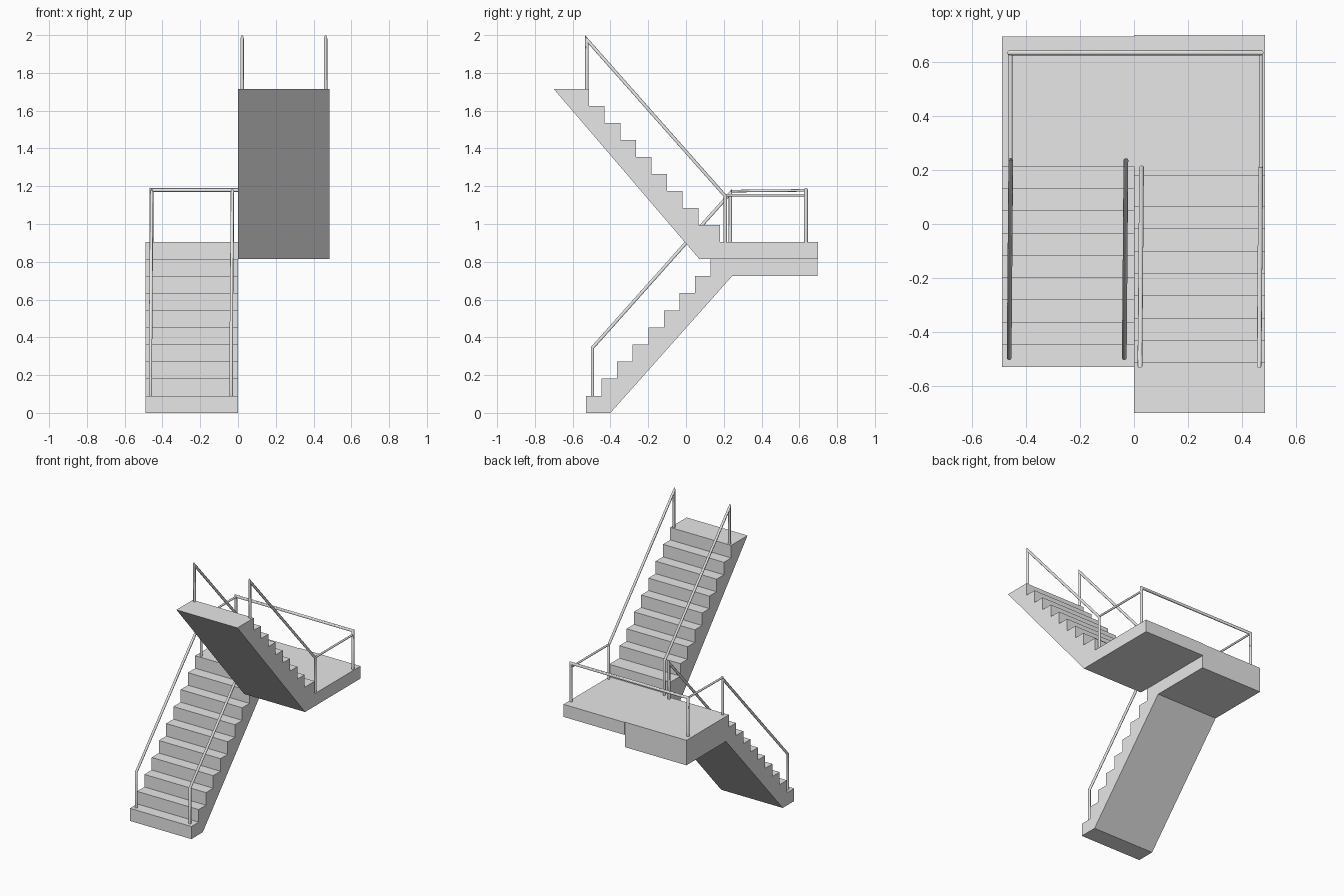
import bpy, bmesh, math
from mathutils import Vector

cube = bpy.data.objects.get("Cube")
if cube:
    bpy.data.objects.remove(cube, do_unlink=True)

grey = bpy.data.materials.new("plain_grey")
grey.use_nodes = True
grey.diffuse_color = (0.8, 0.8, 0.8, 1)
grey.node_tree.nodes["Principled BSDF"].inputs["Base Color"].default_value = (0.8, 0.8, 0.8, 1)

RISE = 0.0905
RUN = 0.0826
LANDING = 10 * RISE
BACK = 0.70


def finish(name, bm, smooth=False):
    bmesh.ops.recalc_face_normals(bm, faces=bm.faces[:])
    mesh = bpy.data.meshes.new(name)
    bm.to_mesh(mesh)
    bm.free()
    mesh.materials.append(grey)
    obj = bpy.data.objects.new(name, mesh)
    bpy.context.collection.objects.link(obj)
    if smooth:
        bpy.ops.object.select_all(action="DESELECT")
        obj.select_set(True)
        bpy.context.view_layer.objects.active = obj
        bpy.ops.object.shade_smooth_by_angle(angle=math.radians(50))


def extrude_profile(name, profile, x0, x1):
    """Side profile in (y, z), extruded across x."""
    bm = bmesh.new()
    face = bm.faces.new([bm.verts.new((x0, y, z)) for y, z in profile])
    out = bmesh.ops.extrude_face_region(bm, geom=[face])
    moved = [v for v in out["geom"] if isinstance(v, bmesh.types.BMVert)]
    bmesh.ops.translate(bm, vec=(x1 - x0, 0, 0), verts=moved)
    finish(name, bm)


def tube(name, points, radius=0.009, sides=12):
    """Round bar along straight segments with mitred corners."""
    pts = [Vector(p) for p in points]
    dirs = [(b - a).normalized() for a, b in zip(pts, pts[1:])]
    u = dirs[0].orthogonal().normalized()
    w = dirs[0].cross(u)
    angles = [2 * math.pi * i / sides for i in range(sides)]
    ring = [pts[0] + radius * (math.cos(a) * u + math.sin(a) * w) for a in angles]
    bm = bmesh.new()
    first = last = [bm.verts.new(p) for p in ring]
    for i, d in enumerate(dirs):
        plane = d + dirs[i + 1] if i + 1 < len(dirs) else d
        ring = [p + d * ((pts[i + 1] - p).dot(plane) / d.dot(plane)) for p in ring]
        verts = [bm.verts.new(p) for p in ring]
        for j in range(sides):
            k = (j + 1) % sides
            bm.faces.new((last[j], last[k], verts[k], verts[j]))
        last = verts
    bm.faces.new(first)
    bm.faces.new(last)
    finish(name, bm, smooth=True)


# Lower flight with its half of the landing
lower = [(-0.40, 0)]
for i in range(10):
    y = -0.53 + i * RUN
    lower += [(y, i * RISE), (y, (i + 1) * RISE)]
lower += [(BACK - 0.005, LANDING), (BACK - 0.005, 0.725), (0.245, 0.725)]
extrude_profile("lower_flight", lower, -0.49, 0)

# Upper flight with its half of the landing; the first tread is deeper
upper = [(0.07, 0.815), (BACK, 0.815), (BACK, LANDING), (0.18, LANDING), (0.18, LANDING + RISE)]
for i in range(1, 9):
    y = 0.065 - (i - 1) * RUN
    upper += [(y, LANDING + i * 0.09), (y, LANDING + (i + 1) * 0.09)]
upper[4] = (0.18, LANDING + 0.09)
upper.append((-BACK, LANDING + 0.81))
extrude_profile("upper_flight", upper, 0, 0.485)

# Sloping handrails with their end posts
for side, x in (("right", -0.46), ("left", -0.033)):
    tube("lower_handrail_" + side,
         [(x - 0.003, -0.495, RISE), (x - 0.003, -0.495, 0.345),
          (x + 0.003, 0.235, 1.163), (x + 0.003, 0.235, LANDING)])
for side, x in (("right", 0.025), ("left", 0.467)):
    tube("upper_handrail_" + side,
         [(x + 0.003, 0.208, LANDING), (x + 0.003, 0.208, 1.148),
          (x - 0.003, -0.525, 1.976), (x - 0.003, -0.525, LANDING + 0.81)])

# Landing guard: back rail with corner posts, and thinner side rails
tube("landing_back_rail",
     [(-0.46, 0.635, LANDING), (-0.46, 0.635, 1.18), (0.47, 0.635, 1.18), (0.47, 0.635, LANDING)], 0.01)
tube("landing_right_rail", [(-0.458, 0.235, 1.174), (-0.458, 0.635, 1.178)], 0.007)
tube("landing_left_rail", [(0.47, 0.208, 1.152), (0.47, 0.635, 1.152)], 0.007)
